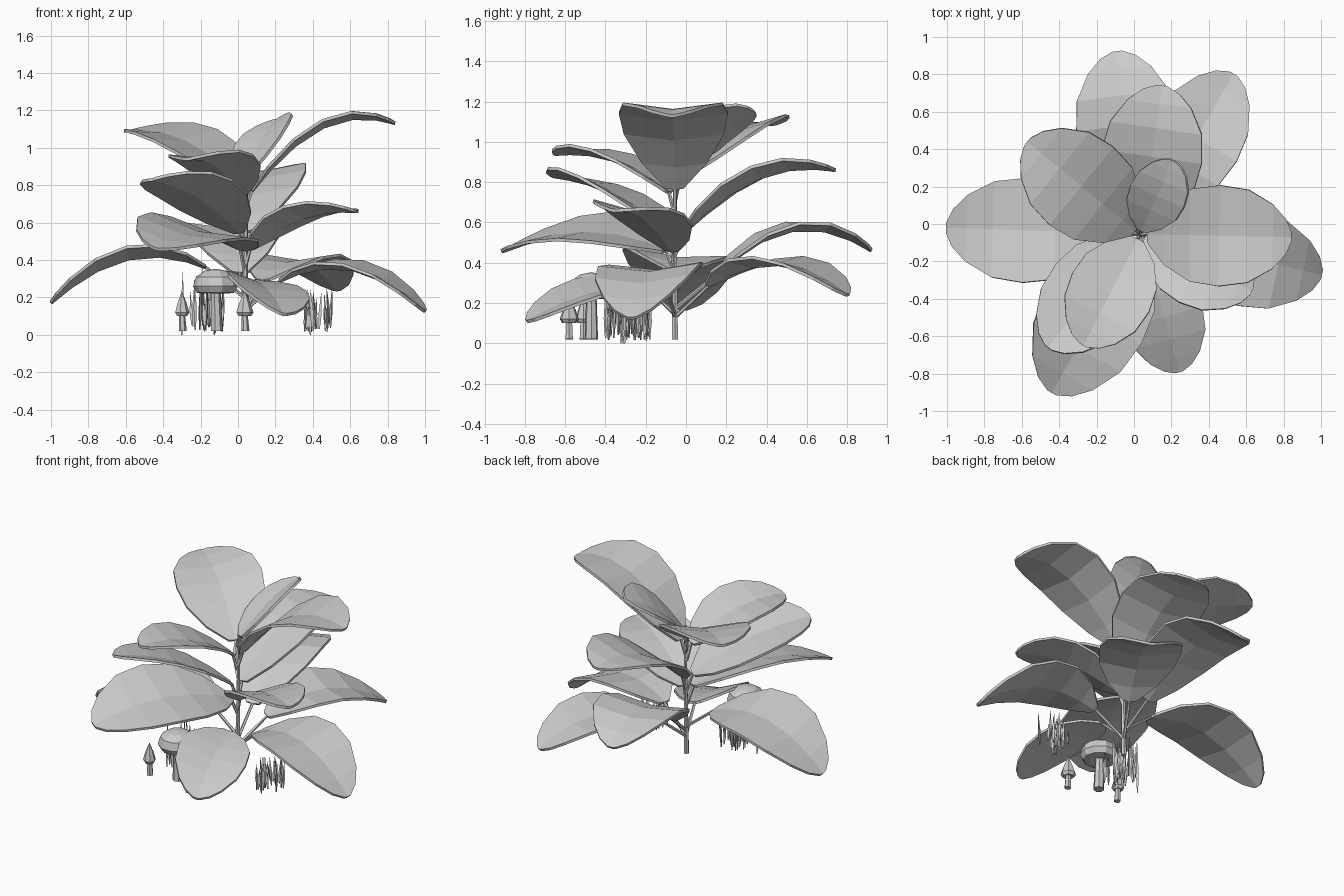
import bpy, bmesh, math, random
from mathutils import Vector, Matrix

random.seed(4)
cube = bpy.data.objects.get("Cube")
if cube:
    bpy.data.objects.remove(cube, do_unlink=True)

GREY = (0.6, 0.6, 0.6, 1)
grey = bpy.data.materials.new("pale grey")
grey.use_nodes = True
grey.diffuse_color = GREY
grey.node_tree.nodes["Principled BSDF"].inputs["Base Color"].default_value = GREY


def finish(name, bm):
    bmesh.ops.recalc_face_normals(bm, faces=bm.faces)
    mesh = bpy.data.meshes.new(name)
    bm.to_mesh(mesh)
    bm.free()
    mesh.materials.append(grey)
    obj = bpy.data.objects.new(name, mesh)
    bpy.context.collection.objects.link(obj)
    return obj


def rod(bm, a, b, start_radius, end_radius, sides=5):
    """Tapered rod between two points."""
    a, b = Vector(a), Vector(b)
    d = b - a
    turn = d.to_track_quat('Z', 'Y').to_matrix().to_4x4()
    bmesh.ops.create_cone(bm, cap_ends=True, segments=sides, radius1=start_radius,
                          radius2=end_radius, depth=d.length,
                          matrix=Matrix.Translation((a + b) / 2) @ turn)


def lathe(bm, profile, centre, sides):
    """Closed solid of revolution; profile runs between two axis points."""
    verts = [bm.verts.new(Vector(centre) + Vector((r, 0, z))) for r, z in profile]
    edges = [bm.edges.new(pair) for pair in zip(verts, verts[1:])]
    bmesh.ops.spin(bm, geom=verts + edges, cent=centre, axis=(0, 0, 1),
                   angle=math.tau, steps=sides, use_merge=True)
    bmesh.ops.remove_doubles(bm, verts=bm.verts, dist=0.0005)


STEM = Vector((.035, -.055, 0))
# Blade outline: position along the midrib, share of the half width
OUTLINE = [(0, .16), (.12, .6), (.3, .92), (.5, 1), (.7, .92), (.87, .64), (.96, .36), (1, .1)]
ACROSS = (-1, -.5, 0, .5, 1)
CUP = .035


def leaf_base(base_z, tip):
    """Low leaves sit on longer stalks, so their blades begin further out."""
    reach = .2 if base_z < .4 else .05
    base = STEM.lerp(Vector(tip), reach)
    base.z = base_z
    return base


def leaf(name, base_z, tip, half, tilt, arch):
    """Arched, cupped blade from its stalk to the tip, tilted about its midrib."""
    base, tip = leaf_base(base_z, tip), Vector(tip)
    run = tip - base
    side = Vector((-run.y, run.x, 0)).normalized() + Vector((0, 0, tilt))
    bm = bmesh.new()
    rows = []
    for t, w in OUTLINE:
        p = base.lerp(tip, t)
        p.z += arch * 4 * t * (1 - t)
        rows.append([bm.verts.new(p + side * (u * w * half)
                                  + Vector((0, 0, CUP * w * (abs(u) - .4))))
                     for u in ACROSS])
    for row, following in zip(rows, rows[1:]):
        for i in range(len(ACROSS) - 1):
            bm.faces.new((row[i], following[i], following[i + 1], row[i + 1]))
    bmesh.ops.triangulate(bm, faces=bm.faces)
    thick = finish(name, bm).modifiers.new("thickness", 'SOLIDIFY')
    thick.thickness = 0.016
    thick.offset = 0


# Name, blade base height, tip, half width, sideways tilt, arch height
LEAVES = [
    ("crown_leaf", .85, (.21, .34, 1.15), .155, -.38, .05),
    ("upper_left_leaf", .77, (.84, -.07, 1.13), .27, 0, .175),
    ("upper_right_leaf", .82, (-.57, .44, 1.09), .27, -.1, .09),
    ("upper_front_leaf", .75, (-.27, -.65, .94), .23, .06, .08),
    ("upper_back_leaf", .55, (.15, .74, .86), .27, -.07, .13),
    ("middle_front_leaf", .55, (-.46, -.66, .83), .25, .18, .07),
    ("middle_left_leaf", .46, (.63, -.36, .66), .23, -.1, .08),
    ("lower_front_leaf", .46, (-.44, -.9, .46), .29, -.23, .1),
    ("lower_back_leaf", .33, (-.09, .92, .46), .27, 0, .18),
    ("bottom_back_leaf", .29, (.53, .8, .24), .25, 0, .14),
    ("bottom_left_leaf", .29, (1, -.27, .125), .26, .03, .155),
    ("bottom_front_leaf", .29, (.24, -.79, .11), .215, -.2, .05),
    ("bottom_right_leaf", .36, (-1, -.02, .17), .28, .1, .155),
]
for spec in LEAVES:
    leaf(*spec)

# Main stem and one leaf stalk per blade
bm = bmesh.new()
rod(bm, STEM + Vector((0, 0, .02)), STEM + Vector((.01, 0, .87)), .017, .008, 6)
finish("main_stem", bm)
bm = bmesh.new()
for name, base_z, tip, *shape in LEAVES:
    base = leaf_base(base_z, tip)
    reach = (base - STEM).xy.length
    rod(bm, STEM + Vector((0, 0, base_z - .1 - .3 * reach)), base, .011, .009)
finish("leaf_stalks", bm)

# Large round-capped mushroom
bm = bmesh.new()
lathe(bm, [(0, .235), (.06, .22), (.1, .225), (.12, .26), (.105, .31),
           (.06, .342), (0, .353)], (-.12, -.47, 0), 10)
rod(bm, (-.115, -.47, .02), (-.12, -.47, .25), .034, .026, 7)
finish("round_mushroom", bm)

# Small pointed mushrooms
for name, x, y, size in (("left_pointed_mushroom", .035, -.58, 1.1),
                         ("right_pointed_mushroom", -.3, -.51, .9)):
    bm = bmesh.new()
    lathe(bm, [(0, .11), (.032 * size, .1), (.044 * size, .12), (.03 * size, .165),
               (.012 * size, .19 + .02 * size), (0, .19 + .05 * size)], (x, y, 0), 7)
    rod(bm, (x + .005, y, .02), (x, y, .12), .021, .016, 6)
    finish(name, bm)


def grass(name, centre, spread, count, low, high):
    """Tuft of thin, slightly leaning blades, pointed at both ends."""
    bm = bmesh.new()
    for i in range(count):
        foot = Vector((centre[0] + random.uniform(-spread, spread),
                       centre[1] + random.uniform(-spread, spread),
                       random.uniform(.01, .06) if i else 0))
        lean = Vector((random.uniform(-.015, .015), random.uniform(-.015, .015), 0))
        top = foot + lean
        top.z = random.uniform(low, high)
        waist = foot.lerp(top, .4)
        rod(bm, foot, waist, .004, .01, 3)
        rod(bm, waist, top, .01, .001, 3)
    finish(name, bm)


grass("left_grass", (.425, -.25), .07, 24, .13, .25)
grass("right_grass", (-.17, -.31), .09, 30, .18, .31)
grass("right_tall_grass", (-.25, -.33), .08, 4, .32, .36)
